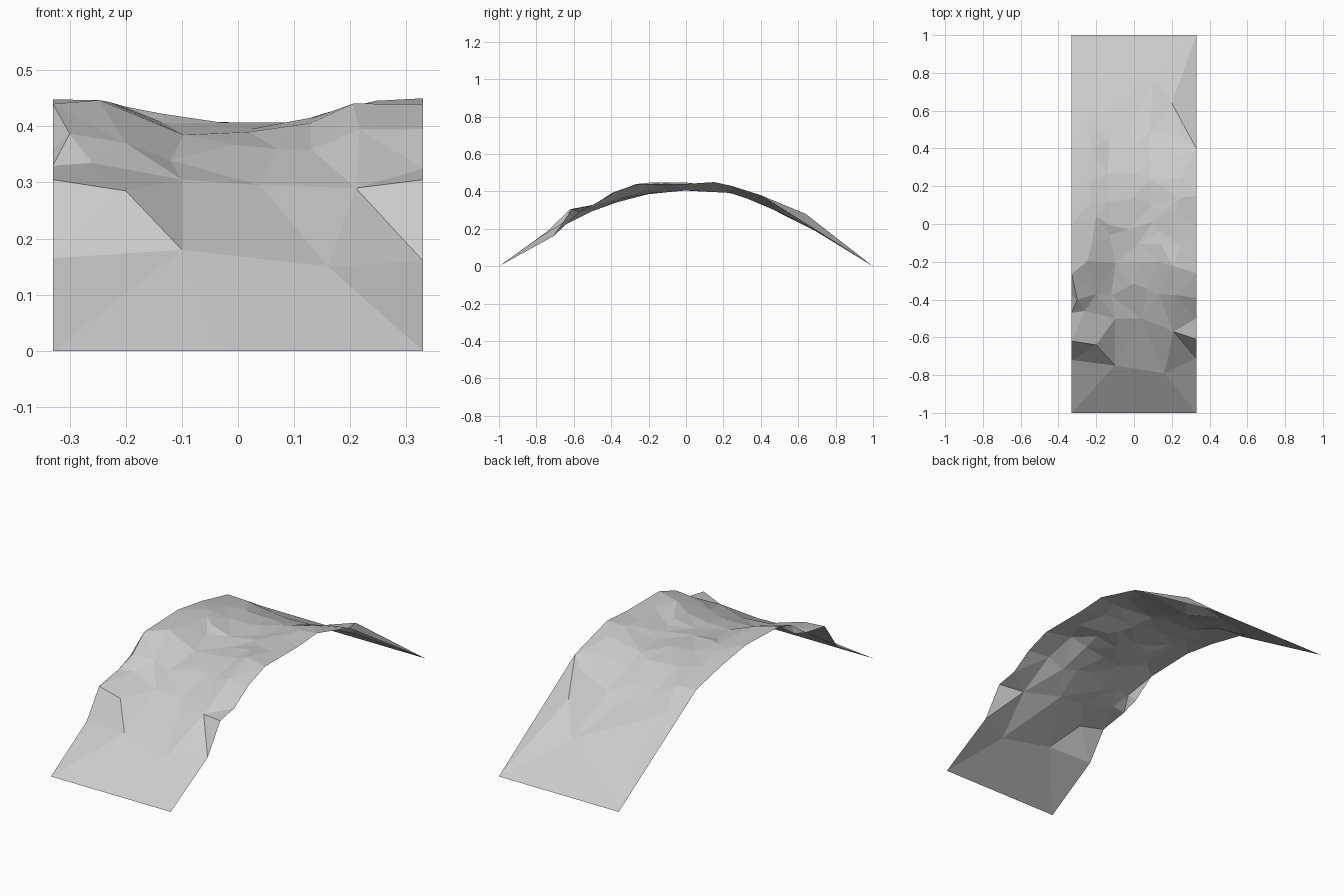
import bpy
import random
from mathutils import Vector
from mathutils.geometry import delaunay_2d_cdt

cube = bpy.data.objects.get("Cube")
if cube:
    bpy.data.objects.remove(cube, do_unlink=True)

random.seed(4)
HALF_WIDTH = 0.33

# Lengthwise profiles (y, z) of the two long borders and the hollow between them
right_border = [(-1, 0), (-.72, .165), (-.62, .305), (-.47, .33), (-.38, .36), (-.265, .44),
                (0, .448), (.186, .42), (.39, .375), (1, 0)]
left_border = [(-1, 0), (-.71, .16), (-.61, .305), (-.5, .325), (-.39, .395), (-.26, .44),
               (0, .44), (.15, .45), (.4, .38), (1, 0)]
hollow = [(-1, 0), (-.75, .18), (-.5, .3), (-.33, .36), (-.2, .39), (0, .407),
          (.17, .4), (.33, .365), (.45, .32), (.72, .16), (1, 0)]

# Creases: chains of points joined by fixed edges
creases = [
    [(-.33, -.62, .305), (-.2, -.64, .285), (-.1, -.75, .18), (-.33, -.72, .165)],
    [(-.2, -.64, .285), (-.1, -.5, .305), (-.1, -.75, .18)],
    [(.33, -.61, .305), (.21, -.57, .29), (.33, -.71, .16)],
    [(.21, -.57, .29), (.16, -.79, .15)],
    [(.2, .64, .28), (.1, .76, .155)],
    [(-.3, -.4, .387), (-.26, -.46, .335), (-.2, -.37, .37)],
    [(.02, -.2, .39), (.07, -.34, .36), (.04, -.5, .295)],
    [(-.2, .04, .435), (-.13, -.06, .405)],
    [(.16, .07, .425), (.13, -.04, .41)],
]


def height_on(profile, y):
    """Height of a profile at y, by straight interpolation."""
    for (y0, z0), (y1, z1) in zip(profile, profile[1:]):
        if y <= y1:
            return z0 + (z1 - z0) * (y - y0) / (y1 - y0)
    return profile[-1][1]


def sheet_height(x, y):
    """Blend from the hollow in the middle up to the raised borders."""
    side = right_border if x < 0 else left_border
    t = min(max((abs(x) - 0.09) / 0.13, 0), 1)
    t = t * t * (3 - 2 * t)
    return (1 - t) * height_on(hollow, y) + t * height_on(side, y)


points, fixed_edges = [], []
for chain in creases:
    for step, point in enumerate(chain):
        if step:
            fixed_edges.append((len(points) - 1, len(points)))
        points.append(point)

# Outline of the strip
for x, profile in ((-HALF_WIDTH, right_border), (HALF_WIDTH, left_border)):
    points += [(x, y, z) for y, z in profile]
points += [(-.03, -1, 0), (0, 1, 0)]

# Irregular facets over the crown of the arch
for row in range(8):
    for column in range(5):
        x = -0.23 + 0.115 * column + random.uniform(-.03, .03)
        y = -0.35 + 0.12 * row + random.uniform(-.04, .04)
        if all((Vector(p[:2]) - Vector((x, y))).length > 0.05 for p in points):
            points.append((x, y, sheet_height(x, y) + random.uniform(-.007, .007)))

# Triangulate in plan, then lift every point to its height
flat = [Vector(p[:2]) for p in points]
plan, _, faces, sources, _, _ = delaunay_2d_cdt(flat, fixed_edges, [], 0, 1e-4)
verts = []
for position, source in zip(plan, sources):
    z = points[source[0]][2] if source else sheet_height(*position)
    verts.append((position.x, position.y, z))

mesh = bpy.data.meshes.new("arched_sheet")
mesh.from_pydata(verts, [], faces)
mesh.update()
sheet = bpy.data.objects.new("arched_sheet", mesh)
bpy.context.collection.objects.link(sheet)

# Single plain grey surface
grey = bpy.data.materials.new("light_grey")
grey.use_nodes = True
colour = (0.6, 0.6, 0.6, 1)
grey.diffuse_color = colour
grey.node_tree.nodes["Principled BSDF"].inputs["Base Color"].default_value = colour
mesh.materials.append(grey)
